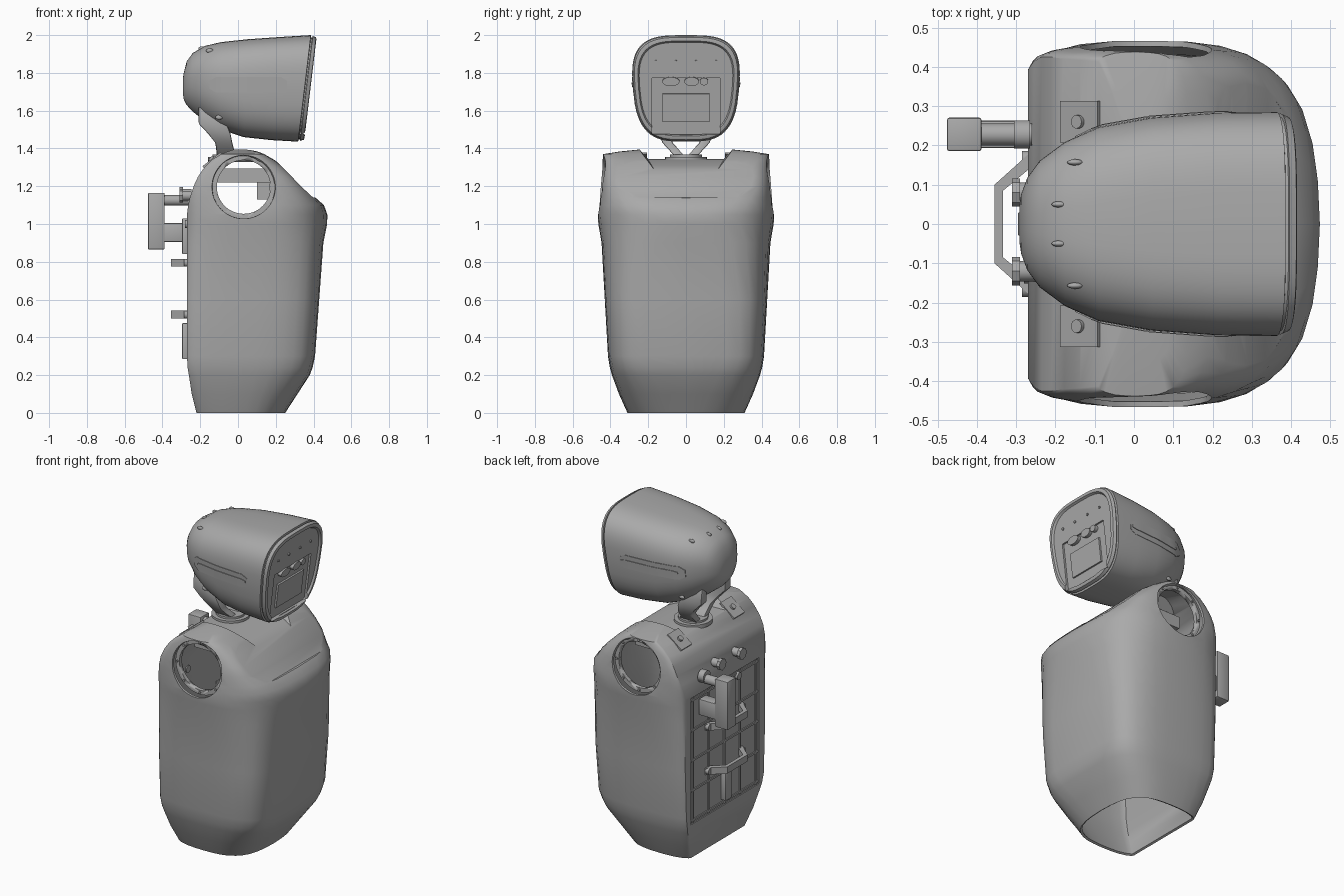
import bpy, bmesh, math

if "Cube" in bpy.data.objects:
    bpy.data.objects.remove(bpy.data.objects["Cube"])

gray = bpy.data.materials.new("light gray")
gray.use_nodes = True
gray.diffuse_color = (0.4, 0.4, 0.4, 1)
gray.node_tree.nodes["Principled BSDF"].inputs["Base Color"].default_value = (0.4, 0.4, 0.4, 1)


def select(ob):
    bpy.ops.object.select_all(action="DESELECT")
    ob.select_set(True)
    bpy.context.view_layer.objects.active = ob


def finish(ob, name, bevel=0, smooth=True):
    ob.name = name
    ob.data.materials.clear()
    ob.data.materials.append(gray)
    select(ob)
    if bevel:
        m = ob.modifiers.new("bevel", "BEVEL")
        m.width, m.segments = bevel, 2
        bpy.ops.object.modifier_apply(modifier=m.name)
    if smooth:
        bpy.ops.object.shade_smooth_by_angle(angle=math.radians(35))
    return ob


def loft(name, rings):
    bm = bmesh.new()
    rows = [[bm.verts.new(p) for p in ring] for ring in rings]
    n = len(rows[0])
    for a, b in zip(rows, rows[1:]):
        for i in range(n):
            j = (i + 1) % n
            bm.faces.new((a[i], a[j], b[j], b[i]))
    bm.faces.new(rows[0])
    bm.faces.new(rows[-1])
    bmesh.ops.recalc_face_normals(bm, faces=bm.faces)
    me = bpy.data.meshes.new(name)
    bm.to_mesh(me)
    bm.free()
    ob = bpy.data.objects.new(name, me)
    bpy.context.collection.objects.link(ob)
    return ob


def box(name, loc, size, tilt=(0, 0, 0), bevel=0):
    bpy.ops.mesh.primitive_cube_add(size=1, location=loc, rotation=tilt)
    ob = bpy.context.object
    ob.scale = size
    bpy.ops.object.transform_apply(location=False, rotation=False, scale=True)
    return finish(ob, name, bevel)


def cyl(name, loc, r, depth, axis="X", tilt=0, sides=32, stretch=1):
    rot = {"X": (0, math.pi / 2 + tilt, 0), "Y": (math.pi / 2, 0, 0), "Z": (0, tilt, 0)}[axis]
    bpy.ops.mesh.primitive_cylinder_add(radius=r, depth=depth, vertices=sides, location=loc, rotation=rot)
    bpy.context.object.scale.y = stretch
    return finish(bpy.context.object, name)


def cut(ob, cutter):
    cutter.hide_render = True
    m = ob.modifiers.new("cut", "BOOLEAN")
    m.operation, m.solver, m.object = "DIFFERENCE", "EXACT", cutter
    select(ob)
    bpy.ops.object.modifier_apply(modifier=m.name)
    bpy.data.objects.remove(cutter)


# Torso: plan outline scaled through heights (z, back x, front x, half width, corner roundness)
plan = [(0, .82), (.015, .87), (.07, .925), (.18, .975), (.3, .995), (.42, 1), (.55, .99), (.66, .965),
        (.75, .915), (.83, .83), (.89, .73), (.94, .59), (.975, .4), (.993, .2)]
levels = [(0, -.22, .25, .31, .85), (.1, -.245, .315, .355, .65), (.2, -.26, .38, .392, .5),
          (.24, -.267, .395, .403, .45), (.3, -.27, .408, .413, .4), (.6, -.27, .43, .43, .45),
          (.9, -.27, .452, .447, .65), (1.0, -.27, .472, .464, .9), (1.05, -.27, .473, .468, .9),
          (1.1, -.264, .455, .464, .72), (1.14, -.255, .41, .461, .55), (1.2, -.235, .355, .456, .35),
          (1.25, -.212, .305, .451, .3), (1.3, -.178, .25, .446, .3), (1.34, -.138, .193, .443, .3),
          (1.37, -.09, .14, .438, .3), (1.384, -.055, .105, .35, .3), (1.395, -.02, .06, .24, .3)]
rings = []
for z, back, front, w, power in levels:
    half = [(back + t * (front - back), f ** power * w, z) for t, f in plan]
    rings.append(half + [(front, 0, z)] + [(x, -y, z) for x, y, z in reversed(half)])
body = loft("torso_shell", rings)

# Neck notch and shallow chest panel (x, floor z, half width)
notch = [(-.16, 1.345, .2), (.1, 1.34, .2), (.2, 1.308, .18), (.28, 1.273, .16), (.36, 1.25, .15)]
panel = [(.2, 1.335, .385), (.235, 1.3, .38), (.29, 1.245, .37), (.34, 1.193, .35), (.398, 1.14, .25), (.52, 1.13, .23)]
for stations, flare in ((notch, .22), (panel, .06)):
    cut(body, loft("chest_cutter", [[(x, -w, z), (x, w, z), (x, w + flare, z + .25), (x, -w - flare, z + .25)]
                                    for x, z, w in stations]))

# Arm sockets, then hollow shell open at sockets and base
AX, AZ, AR = .03, 1.196, .168
for s in (1, -1):
    cut(body, cyl("socket_cutter", (AX, s * .46, AZ), AR, .2, "Y", sides=64))
bm = bmesh.new()
bm.from_mesh(body.data)
doomed = [f for f in bm.faces if all(v.co.z < .001 for v in f.verts)
          or all(abs(math.hypot(v.co.x - AX, v.co.z - AZ) - AR) < .001 for v in f.verts)]
bmesh.ops.delete(bm, geom=doomed, context="FACES")
bm.to_mesh(body.data)
bm.free()
shell = body.modifiers.new("shell", "SOLIDIFY")
shell.thickness, shell.offset = .014, -1
select(body)
bpy.ops.object.modifier_apply(modifier=shell.name)
cut(body, box("hatch_cutter", (-.282, 0, .64), (.042, .67, .79)))
finish(body, "torso_shell")

# Socket rings with bolts
for s, side in ((1, "left"), (-1, "right")):
    ring = cyl(side + "_socket_ring", (AX, s * .405, AZ), AR, .025, "Y", sides=64)
    cut(ring, cyl("ring_cutter", (AX, s * .405, AZ), .142, .1, "Y", sides=64))
    for i in range(8):
        a = i * math.pi / 4
        cyl("socket_bolt", (AX + .155 * math.cos(a), s * .42, AZ + .155 * math.sin(a)), .007, .01, "Y", sides=10)

# Inner deck below the neck
box("inner_deck", (.025, 0, 1.257), (.3, .5, .075))
box("inner_block", (.135, 0, 1.175), (.07, .12, .09))

# Back hatch: ribs, rim and centre plates
for i in range(5):
    box("hatch_rib", (-.263, -.31 + i * .155, .64), (.01, .012, .78))
    box("hatch_crossbar", (-.263, 0, .265 + i * .1875), (.01, .66, .012))
for z in (.38, .935):
    box("hatch_plate", (-.278, 0, z), (.035, .06, .19), bevel=.004)

# Two trapezoid carrying handles
for z in (.52, .795):
    outer = [(-.255, -.19), (-.355, -.1), (-.355, .1), (-.255, .19)]
    inner = [(-.255, .15), (-.333, .085), (-.333, -.085), (-.255, -.15)]
    grip = loft("carry_handle", [[(x, y, z + h) for x, y in outer + inner] for h in (-.021, .021)])
    finish(grip, "carry_handle", smooth=False)
    for y in (-.165, .165):
        cyl("handle_boss", (-.27, y, z), .021, .03)

# Side hook with stem, and knobs on the upper back
box("hook_block", (-.432, .228, 1.015), (.088, .085, .3), bevel=.006)
box("hook_arm", (-.335, .228, .955), (.13, .07, .1), bevel=.006)
cyl("hook_stem", (-.33, .228, 1.125), .028, .14)
cyl("hook_collar", (-.285, .228, 1.14), .036, .04)
for y, z in ((.08, 1.16), (-.12, 1.15)):
    cyl("back_knob", (-.275, y, z), .026, .06)
    cyl("back_knob_cap", (-.3, y, z), .036, .02, sides=8)
cyl("back_port", (-.265, -.13, 1.0), .022, .03)

# Lifting plates on the shoulders
for y in (.26, -.26):
    box("lifting_plate", (-.137, y, 1.338), (.12, .105, .012), (0, -.66, 0))
    cyl("lifting_bolt", (-.141, y, 1.344), .017, .02, "Z", tilt=-.66, sides=16)

# Neck: flange and two flared struts (z, back x, front x, inner y, outer y)
cyl("neck_flange", (-.05, 0, 1.344), .11, .024, "Z", sides=48)
cyl("neck_collar", (-.05, 0, 1.361), .085, .014, "Z", sides=48)
flared = [(1.355, -.115, .01, .005, .055), (1.39, -.115, -.02, .035, .088), (1.43, -.12, -.03, .07, .125),
          (1.48, -.16, -.04, .085, .145), (1.53, -.208, -.06, .09, .15), (1.62, -.21, -.1, .09, .14)]
for s, side in ((1, "left"), (-1, "right")):
    strut = loft("strut", [[(b, s * i, z), (f, s * i, z), (f, s * o, z), (b, s * o, z)] for z, b, f, i, o in flared])
    finish(strut, side + "_neck_strut", bevel=.008)

# Head: sections (x, bottom, top, half width), sheared toward the face
TILT = .12


def section(x, lo, hi, w, n=56):
    shear = TILT * max(0, min(1, (x + .1) / .45))
    ring = []
    for i in range(n):
        a = 2 * math.pi * i / n
        c, s = math.cos(a), math.sin(a)
        power = 2 / (2.3 + max(0, min(1.2, (x + .29) * 3)))
        zn = math.copysign(abs(s) ** power, s)
        y = w * math.copysign(abs(c) ** power, c) * (.97 + .08 * zn - .07 * zn * zn)
        z = (lo + hi) / 2 + zn * (hi - lo) / 2
        ring.append((x + shear * (z - 1.72), y, z))
    return ring


sections = [(-.292, 1.69, 1.77, .045), (-.287, 1.66, 1.8, .078), (-.272, 1.63, 1.86, .12), (-.24, 1.595, 1.905, .165),
            (-.175, 1.545, 1.943, .214), (-.09, 1.5, 1.963, .252), (.04, 1.46, 1.978, .276), (.2, 1.444, 1.99, .288),
            (.352, 1.436, 2.0, .29), (.354, 1.448, 1.988, .278), (.361, 1.448, 1.988, .278), (.363, 1.44, 1.996, .286),
            (.381, 1.446, 1.988, .278), (.384, 1.456, 1.978, .268), (.384, 1.465, 1.969, .259),
            (.372, 1.472, 1.962, .252)]
head = loft("head_shell", [section(*s) for s in sections])
FX = .372


def face_at(y, z, out=0):
    return (FX + TILT * (z - 1.72) + out, y, z)


# Sunken lower face, screen, lenses and sensor dots
cut(head, box("face_cutter", face_at(0, 1.625), (.024, .36, .3), (0, TILT, 0)))
finish(head, "head_shell")
box("screen", face_at(0, 1.615, -.008), (.014, .25, .15), (0, TILT, 0))
for y, r, wide in ((-.08, .024, 1.9), (.03, .024, 1.6), (.095, .02, 1.1)):
    cyl("lens", face_at(y, 1.755, -.002), r, .024, tilt=TILT, stretch=wide)
for y in (-.16, -.055, .055, .16):
    cyl("sensor_dot", face_at(y, 1.86), .008, .012, tilt=TILT, sides=12)


def side_y(x):
    for (x0, _, _, w0), (x1, _, _, w1) in zip(sections, sections[1:]):
        if x0 <= x <= x1:
            return .97 * (w0 + (w1 - w0) * (x - x0) / (x1 - x0))


# Side rails that follow the head, and small vents
for s, side in ((1, "left"), (-1, "right")):
    for part, x0, x1, h, out in (("outer", -.15, .26, .042, .003), ("inner", -.11, .25, .012, .007)):
        strip = []
        for i in range(13):
            x = x0 + (x1 - x0) * i / 12
            y = side_y(x)
            k = h * (.5 if i in (0, 12) else 1)
            strip.append([(x, s * (y + d + v * .085), 1.737 + v)
                          for d, v in ((-.02, -k), (out, -k), (out, k), (-.02, k))])
        finish(loft("rail", strip), side + "_side_rail_" + part)
    for x, y, z in ((-.15, .157, 1.918), (-.19, .05, 1.929), (-.1, .185, 1.565)):
        bpy.ops.mesh.primitive_uv_sphere_add(radius=.02, segments=16, ring_count=8, location=(x, s * y, z))
        bpy.context.object.scale = (1, .4, .6)
        finish(bpy.context.object, "vent")
